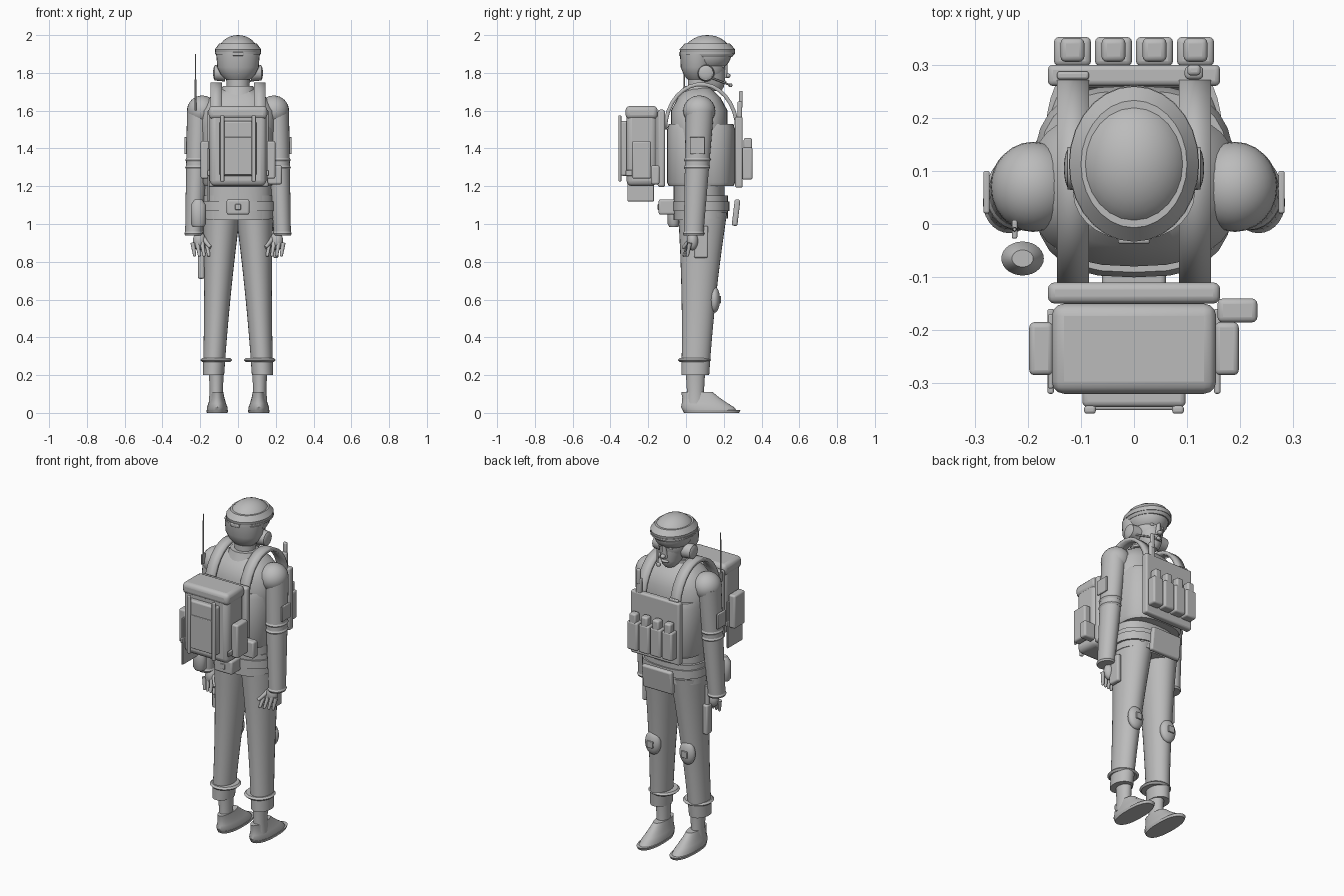
import bpy, bmesh, math
from mathutils import Vector

if "Cube" in bpy.data.objects:
    bpy.data.objects.remove(bpy.data.objects["Cube"], do_unlink=True)

colour = (.5, .5, .5, 1)
grey = bpy.data.materials.new("plain grey")
grey.use_nodes = True
grey.diffuse_color = colour
grey.node_tree.nodes["Principled BSDF"].inputs["Base Color"].default_value = colour
parts = []


def finish(name, bm):
    bmesh.ops.recalc_face_normals(bm, faces=bm.faces)
    mesh = bpy.data.meshes.new(name)
    bm.to_mesh(mesh)
    bm.free()
    mesh.materials.append(grey)
    obj = bpy.data.objects.new(name, mesh)
    bpy.context.collection.objects.link(obj)
    parts.append(obj)
    return obj


def loft(name, rings, x=0, y=0, depth=1, square=1, sides=28):
    """Skin (height, radius) rings; x and y may be numbers or rules of height."""
    bm = bmesh.new()
    loops = []
    for z, radius in rings:
        centre_x = x(z) if callable(x) else x
        centre_y = y(z) if callable(y) else y
        loop = []
        for i in range(sides):
            angle = math.tau * i / sides
            c, s = math.cos(angle), math.sin(angle)
            u = radius * math.copysign(abs(c) ** square, c)
            v = radius * depth * math.copysign(abs(s) ** square, s)
            loop.append(bm.verts.new((centre_x + u, centre_y + v, z)))
        loops.append(loop)
    for low, high in zip(loops, loops[1:]):
        for i in range(sides):
            j = (i + 1) % sides
            bm.faces.new((low[i], low[j], high[j], high[i]))
    bm.faces.new(loops[0])
    bm.faces.new(loops[-1])
    return finish(name, bm)


def box(name, centre, size, bevel=.01, tilt=0):
    bm = bmesh.new()
    bmesh.ops.create_cube(bm, size=1)
    bmesh.ops.scale(bm, vec=size, verts=bm.verts)
    obj = finish(name, bm)
    obj.location = centre
    obj.rotation_euler.x = tilt
    mod = obj.modifiers.new("Rounded edges", "BEVEL")
    mod.width = min(bevel, min(size) / 3)
    mod.segments = 3


def ball(name, centre, radii):
    bm = bmesh.new()
    bmesh.ops.create_uvsphere(bm, u_segments=24, v_segments=16, radius=1)
    bmesh.ops.scale(bm, vec=radii, verts=bm.verts)
    finish(name, bm).location = centre


def rod(name, start, end, radius, end_radius):
    start, end = Vector(start), Vector(end)
    axis = end - start
    bm = bmesh.new()
    bmesh.ops.create_cone(bm, cap_ends=True, segments=20, radius1=radius,
                          radius2=end_radius, depth=axis.length)
    obj = finish(name, bm)
    obj.location = (start + end) / 2
    obj.rotation_euler = axis.to_track_quat("Z", "Y").to_euler()


def steps(low, high, count):
    return [low + (high - low) * i / (count - 1) for i in range(count)]


def shoulder_strap(name, x, half_width):
    """Flat strap arching over the shoulder from chest rig to pack."""
    bm = bmesh.new()
    rows = []
    for angle in steps(0, math.pi, 16):
        y = .08 + .19 * math.cos(angle)
        z = 1.5 + .24 * math.sin(angle)
        rows.append([bm.verts.new((x + e * half_width, y, z)) for e in (-1, 1)])
    for a, b in zip(rows, rows[1:]):
        bm.faces.new((a[0], a[1], b[1], b[0]))
    mod = finish(name, bm).modifiers.new("Strap thickness", "SOLIDIFY")
    mod.thickness, mod.offset = .02, 0


# Torso, jacket and belt
loft("jacket", [(1.02, .18), (1.2, .18), (1.5, .2), (1.6, .2), (1.67, .15), (1.72, .08)],
     y=.07, depth=.75, square=.8)
loft("vest", [(1.2, .18), (1.22, .19), (1.5, .19), (1.53, .18)], y=.08, depth=.95, square=.7)
loft("jacket_hem", [(1.03, .19), (1.15, .19)], y=.08, depth=.75, square=.8)
loft("belt", [(1.07, .2), (1.12, .2)], y=.08, depth=.75, square=.8)
box("back_belt_pouch", centre=(0, -.1, 1.09), size=(.12, .09, .08))
box("back_belt_buckle", centre=(0, -.145, 1.09), size=(.03, .01, .03))
box("front_belt_pouch", centre=(0, .265, 1.06), size=(.2, .03, .14), tilt=-.12)
loft("collar", [(1.62, .13), (1.68, .1), (1.73, .08)], y=.06, depth=.9)
loft("neck", [(1.6, .07), (1.7, .06), (1.8, .06)], y=.07)

# Head and face
ball("head", centre=(0, .11, 1.84), radii=(.085, .1, .11))
loft("jaw", [(1.705, .03), (1.72, .045), (1.75, .06), (1.83, .08)],
     y=lambda z: .15 - .3 * (z - 1.7), depth=1.2)
rod("nose_bridge", (0, .2, 1.775), (0, .21, 1.85), .02, .01)
ball("nose_tip", centre=(0, .22, 1.785), radii=(.015, .016, .012))
ball("lips", centre=(0, .2, 1.75), radii=(.026, .015, .01))
ball("brow", centre=(0, .19, 1.87), radii=(.07, .03, .012))

# Helmet and headset microphone
loft("helmet_nape", [(1.765, .065), (1.79, .09), (1.83, .11), (1.9, .115)], y=.06, depth=.8)
loft("helmet_band", [(1.885, .11), (1.9, .12), (1.925, .122), (1.955, .1)], y=.113, depth=1.2)
loft("helmet_rim", [(1.9, .123), (1.91, .123)], y=.113, depth=1.2)
ball("helmet_dome", centre=(0, .113, 1.9), radii=(.11, .127, .1))
box("helmet_buckle", centre=(0, -.03, 1.9), size=(.06, .015, .02))
box("microphone", centre=(.02, .235, 1.735), size=(.025, .02, .02))
rod("microphone_boom", (.1, .13, 1.775), (.025, .235, 1.735), .005, .005)

# Limbs and paired gear on both sides
for side, s in (("left", 1), ("right", -1)):
    ball(side + "_eye", centre=(s * .033, .195, 1.835), radii=(.015, .01, .01))
    rod(side + "_ear_cup", (s * .07, .105, 1.8), (s * .125, .105, 1.8), .046, .04)
    ball(side + "_ear_cup_cap", centre=(s * .12, .105, 1.8), radii=(.012, .04, .04))

    # Sleeves taper from shoulder to cuff
    def arm_x(z): return s * (.235 - .045 * (z - .94))
    def arm_y(z): return .04 + .05 * (z - .94)
    def arm_radius(z): return .045 + .03 * (z - .94)
    ball(side + "_shoulder", centre=(s * .19, .07, 1.6), radii=(.08, .085, .08))
    loft(side + "_sleeve", [(z, arm_radius(z)) for z in steps(.94, 1.6, 8)],
         x=arm_x, y=arm_y, depth=1.15)
    for fold in (.95, 1.3, 1.34):
        rings = [(fold + rise, arm_radius(fold) + bulge)
                 for rise, bulge in ((-.01, 0), (0, .005), (.01, 0))]
        loft(side + "_sleeve_fold", rings, x=arm_x, y=arm_y, depth=1.15)
    box(side + "_arm_patch", centre=(s * .278, .06, 1.415), size=(.012, .08, .09))

    # Hands
    ball(side + "_palm", centre=(s * .205, .035, .91), radii=(.034, .03, .05))
    for i in range(4):
        x = .165 + .025 * i
        tip = (s * (x - .01), .006 * i - .01, .835)
        rod(side + "_finger", (s * x, .02, .9), tip, .012, .008)
        ball(side + "_fingertip", tip, radii=(.008, .008, .008))
    rod(side + "_thumb", (s * .18, .03, .92), (s * .145, -.015, .875), .014, .009)

    # Trousers widen towards the hips
    def leg_x(z): return s * (.14 - .05 * z)
    def leg_y(z): return .04 + .045 * z
    def leg_radius(z): return .055 + .04 * z * z
    loft(side + "_trouser", [(z, leg_radius(z)) for z in steps(.2, 1.06, 9)],
         x=leg_x, y=leg_y, depth=1.3)
    loft(side + "_leg_band", [(.27, .075), (.28, .085), (.29, .075)],
         x=s * .115, y=.045, depth=1.05)
    ball(side + "_knee_pad", centre=(s * .115, .15, .6), radii=(.05, .03, .07))
    box(side + "_knee_plate", centre=(s * .115, .18, .6), size=(.04, .01, .04))

    # Ankles and shoes
    loft(side + "_ankle", [(.05, .04), (.12, .035), (.23, .04)], x=s * .115, y=.05, depth=1.3)
    loft(side + "_sole", [(0, .055), (.015, .058)], x=s * .11, y=.135, depth=2.65, square=.85)
    loft(side + "_shoe", [(.01, .055), (.03, .054), (.05, .047), (.08, .038), (.11, .032)],
         x=s * .11, y=lambda z: .135 - .7 * z, depth=2.6, square=.9)
    for i in range(3):
        y, z = .12 + .025 * i, .095 - .012 * i
        rod(side + "_lace", (s * .09, y, z), (s * .13, y, z), .006, .006)

    shoulder_strap(side + "_shoulder_strap", s * .115, .03)
    box(side + "_pack_strap", centre=(s * .083, -.35, 1.4), size=(.022, .015, .35))
    box(side + "_pack_side_pouch", centre=(s * .175, -.235, 1.34), size=(.045, .1, .2))
    box(side + "_pack_side_strap", centre=(s * .157, -.24, 1.27), size=(.012, .16, .03))

# Chest rig
box("chest_plate", centre=(0, .28, 1.38), size=(.325, .04, .375))
for x in steps(-.116, .116, 4):
    box("chest_pouch", centre=(x, .325, 1.32), size=(.07, .055, .17))
    box("chest_pouch_flap", centre=(x, .328, 1.42), size=(.045, .045, .07))
box("chest_radio", centre=(.113, .285, 1.6), size=(.035, .025, .1))
box("chest_radio_knob", centre=(.113, .29, 1.66), size=(.025, .02, .09))
box("chest_torch", centre=(-.115, .28, 1.565), size=(.06, .015, .03))

# Backpack
box("pack_frame", centre=(0, -.13, 1.4), size=(.325, .04, .41), bevel=.02)
box("pack_body", centre=(0, -.235, 1.4), size=(.3, .16, .4), bevel=.03)
box("pack_lid", centre=(0, -.235, 1.59), size=(.31, .17, .07), bevel=.025)
box("pack_pocket", centre=(0, -.32, 1.4), size=(.195, .05, .29))
box("pack_pocket_flap", centre=(0, -.345, 1.36), size=(.15, .012, .2))
box("pack_side_panel", centre=(-.157, -.24, 1.26), size=(.01, .14, .28))
box("pack_small_pouch", centre=(.195, -.163, 1.26), size=(.075, .045, .1))

# Antenna, canteen, holster and sheath
box("antenna_base", centre=(-.225, -.01, 1.63), size=(.01, .035, .06))
rod("antenna_whip", (-.225, -.01, 1.62), (-.225, -.01, 1.9), .005, .003)
loft("canteen", [(.985, .03), (1, .04), (1.1, .04), (1.13, .02)], x=-.21, y=-.065, depth=.8)
box("holster", centre=(.2, .08, .905), size=(.03, .075, .17))
box("sheath", centre=(-.195, .075, .8), size=(.035, .05, .18))
rod("sheath_handle", (-.195, .075, .88), (-.195, .075, 1), .013, .013)

# Shading
for obj in parts:
    bpy.ops.object.select_all(action="DESELECT")
    obj.select_set(True)
    bpy.context.view_layer.objects.active = obj
    bpy.ops.object.shade_smooth_by_angle(angle=math.radians(40))
